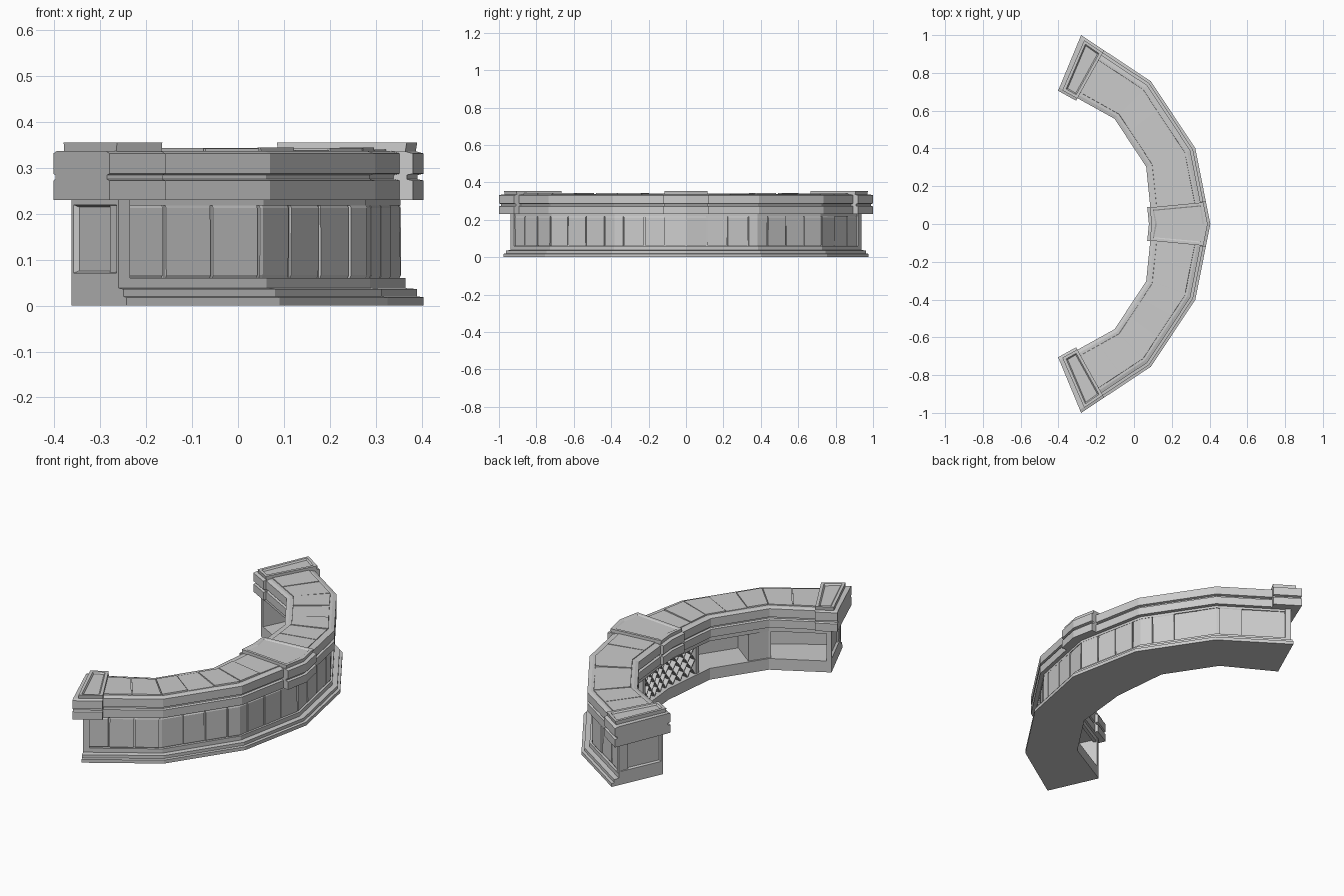
import bpy, bmesh, math, random
from mathutils import Vector

random.seed(4)
if "Cube" in bpy.data.objects:
    bpy.data.objects.remove(bpy.data.objects["Cube"], do_unlink=True)

stone = bpy.data.materials.new("light_grey")
stone.use_nodes = True
GREY = (0.6, 0.6, 0.6, 1)
stone.diffuse_color = GREY
stone.node_tree.nodes["Principled BSDF"].inputs["Base Color"].default_value = GREY

# Plan of the counter: outer and inner bends for one half, then mirrored in y
outer = [(-0.28, 1.0), (0.09, 0.755), (0.325, 0.40), (0.404, 0)]
inner = [(-0.40, 0.71), (-0.11, 0.55), (0.055, 0.30), (0.085, 0)]


def mirrored(half):
    pts = [Vector(p) for p in half]
    return pts + [Vector((p.x, -p.y)) for p in reversed(pts[:-1])]


OUT, INN = mirrored(outer), mirrored(inner)
LAST = len(OUT) - 1


def place(s, side, d, z):
    """Point at station s; side 0 = inner edge, 1 = outer edge; d = outward shift."""
    i = min(int(s), LAST - 1)
    p, q = OUT[i].lerp(OUT[i + 1], s - i), INN[i].lerp(INN[i + 1], s - i)
    xy = q.lerp(p, side) + (p - q).normalized() * d
    return Vector((xy.x, xy.y, z))


def loft(name, rings, panel=None):
    """Skin closed rings with end caps; panel = (direction, border, depth) recess."""
    bm = bmesh.new()
    loops = [[bm.verts.new(p) for p in ring] for ring in rings]
    n = len(loops[0])
    for a, b in zip(loops, loops[1:]):
        for k in range(n):
            j = (k + 1) % n
            bm.faces.new((a[k], a[j], b[j], b[k]))
    bm.faces.new(loops[0])
    bm.faces.new(loops[-1])
    bmesh.ops.recalc_face_normals(bm, faces=bm.faces)
    if panel:
        direction, border, depth = panel
        picked = [f for f in bm.faces if f.normal.dot(direction) > 0.9]
        bmesh.ops.inset_region(bm, faces=picked, thickness=border * 0.7, depth=0)
        bmesh.ops.inset_region(bm, faces=picked, thickness=border * 0.3, depth=-depth)
    mesh = bpy.data.meshes.new(name)
    bm.to_mesh(mesh)
    bm.free()
    mesh.materials.append(stone)
    ob = bpy.data.objects.new(name, mesh)
    bpy.context.collection.objects.link(ob)
    return ob


def sweep(name, profile, s0, s1, panel=None):
    bends = [float(i) for i in range(LAST + 1) if s0 + 1e-4 < i < s1 - 1e-4]
    return loft(name, [[place(s, *p) for p in profile] for s in [s0] + bends + [s1]], panel)


def box(a, b, z0, z1):
    """Rectangular section between two (side, shift) positions."""
    return [(*a, z0), (*b, z0), (*b, z1), (*a, z1)]


def both(s0, s1):
    return [("left", s0, s1), ("right", LAST - s1, LAST - s0)]


def banded(o, i, top):
    """Two stacked mouldings with a groove; o and i = outer and inner shifts."""
    steps = [(0, 0.230), (0, 0.272), (0.013, 0.275), (0.013, 0.284),
             (-0.002, 0.287), (0, 0.331), (0.018, top)]
    return ([(1, o - max(t, 0), z) for t, z in steps] +
            [(0, i + max(t, 0), z) for t, z in reversed(steps)])


END, WALL, CAP, MID = 0.1, 0.17, 0.33, 2.7

# Stepped plinth
plinth = [(0, 0.02, 0), (1, 0, 0), (1, 0, 0.018), (1, -0.014, 0.02),
          (1, -0.014, 0.036), (1, -0.04, 0.038), (1, -0.04, 0.06), (0, 0.02, 0.06)]
sweep("plinth", plinth, END, LAST - END)

# Outer wall, underside of the worktop and rails
sweep("outer_wall", box((1, -0.095), (1, -0.057), 0.055, 0.232), END + 0.01, LAST - END - 0.01)
sweep("worktop_bed", box((0, 0.025), (1, -0.05), 0.218, 0.234), END + 0.01, LAST - END - 0.01)

# Upright boards on the outer wall
COUNT = 20
step = (LAST - 2 * END) / COUNT
for k in range(COUNT):
    a = END + k * step
    out = -0.049 + random.uniform(-0.003, 0.002)
    lean = random.uniform(-0.003, 0.003)
    section = [(1, -0.07, 0.058), (1, out - 0.004, 0.058), (1, out, 0.066),
               (1, out + lean, 0.212), (1, out - 0.004, 0.222), (1, -0.07, 0.222)]
    sweep("wall_board", section, a + 0.008, a + step - 0.008 + random.uniform(-0.006, 0.004))

# Mouldings and worktop boards of the two long runs
for tag, a, b in both(CAP - 0.02, MID + 0.02):
    sweep("moulding_" + tag, banded(-0.029, 0.010, 0.336), a, b)
    n = 7
    w = (b - a) / n
    for k in range(n):
        lift = 0.3405 + random.uniform(-0.0015, 0.002)
        tilt = random.uniform(-0.002, 0.002)
        slab = [(0, 0.042, 0.33), (1, -0.058, 0.33), (1, -0.060, lift + tilt), (0, 0.044, lift)]
        sweep("worktop_board", slab, a + k * w + 0.006, a + (k + 1) * w - 0.006)

# Projecting end blocks and centre block with recessed caps
UP = Vector((0, 0, 1))
cap = [(0, 0.012, 0.330), (1, -0.018, 0.330), (1, -0.014, 0.355), (0, 0.008, 0.355)]
for tag, a, b in both(0, CAP):
    sweep("end_block_" + tag, banded(0, -0.005, 0.336), a, b)
    ca, cb = (a + 0.06, b) if tag == "left" else (a, b - 0.06)
    sweep("end_cap_" + tag, cap, ca, cb, (UP, 0.03, 0.008))
sweep("centre_block", banded(0, -0.006, 0.336), MID, LAST - MID)
sweep("centre_cap", cap, MID + 0.01, LAST - MID - 0.01, (UP, 0.028, 0.004))

# Framed end walls
for tag, a, b in both(END, WALL):
    near, far = (a, b) if tag == "left" else (b, a)
    facing = (place(near, 0.5, 0, 0) - place(far, 0.5, 0, 0)).normalized()
    sweep("end_wall_" + tag, box((0, 0.02), (1, -0.042), 0.06, 0.23), a, b,
          (facing, 0.022, 0.012))

# Piers between the open compartments on the inner side
for tag, a, b in both(0.97, 1.34) + both(2.24, 2.31):
    sweep("pier_" + tag, box((0, 0.028), (1, -0.08), 0.055, 0.225), a, b)
sweep("inner_rail", box((0, 0.022), (0, 0.04), 0.205, 0.232), WALL, LAST - WALL)

# Diagonal lattice of the bottle rack
R0, R1, CELLS = 2.31, LAST - 2.31, 8
Z0, Z1 = 0.06, 0.21
cell = (R1 - R0) / CELLS


def slat(s0, z0, s1, z1):
    rings = [[place(s, 0, d, z + t) for d, t in
              ((0.035, -0.004), (0.16, -0.004), (0.16, 0.004), (0.035, 0.004))]
             for s, z in ((s0, z0), (s1, z1))]
    loft("rack_slat", rings)


ZM = (Z0 + Z1) / 2
for k in range(CELLS):
    a, b = R0 + k * cell, R0 + (k + 1) * cell
    for low, high in ((Z0, ZM), (ZM, Z1)):
        if k % 2:
            low, high = high, low
        slat(a, low, b, high)
        slat(a, high, b, low)
